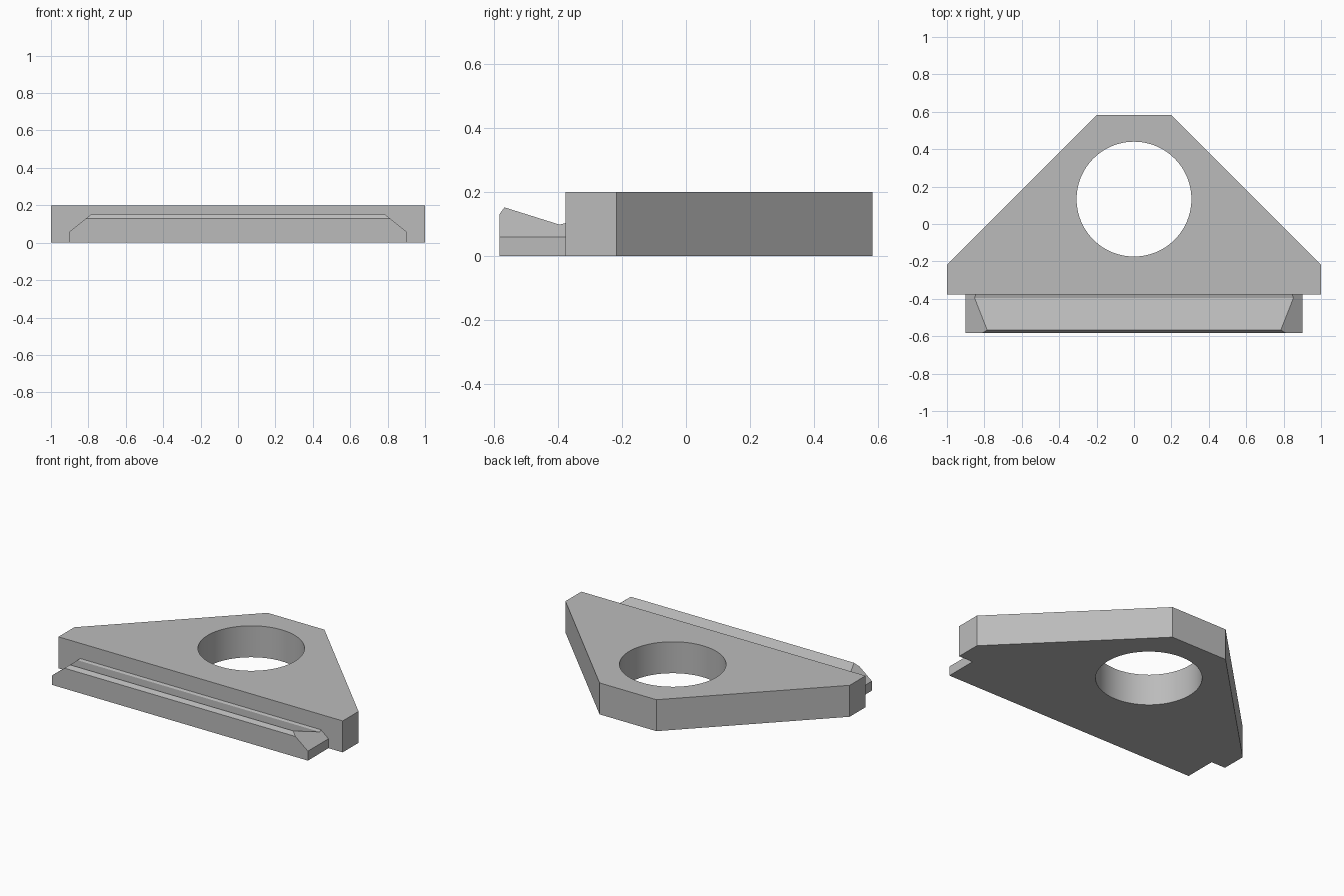
import bpy, bmesh, math
from mathutils import Matrix, Vector

if "Cube" in bpy.data.objects:
    bpy.data.objects.remove(bpy.data.objects["Cube"])

grey = bpy.data.materials.new("light_grey")
grey.use_nodes = True
grey.diffuse_color = (0.5, 0.5, 0.5, 1)
grey.node_tree.nodes["Principled BSDF"].inputs["Base Color"].default_value = (0.5, 0.5, 0.5, 1)


def make_object(name, bm):
    bmesh.ops.recalc_face_normals(bm, faces=bm.faces)
    mesh = bpy.data.meshes.new(name)
    bm.to_mesh(mesh)
    bm.free()
    mesh.materials.append(grey)
    obj = bpy.data.objects.new(name, mesh)
    bpy.context.collection.objects.link(obj)
    return obj


def extrude(points, offset):
    """Prism from a planar outline."""
    bm = bmesh.new()
    face = bm.faces.new([bm.verts.new(p) for p in points])
    geom = bmesh.ops.extrude_face_region(bm, geom=[face])["geom"]
    moved = [g for g in geom if isinstance(g, bmesh.types.BMVert)]
    bmesh.ops.translate(bm, verts=moved, vec=offset)
    return bm


def combine(target, tool, operation):
    mod = target.modifiers.new(operation.lower(), "BOOLEAN")
    mod.object, mod.operation, mod.solver = tool, operation, "EXACT"
    bpy.context.view_layer.objects.active = target
    bpy.ops.object.modifier_apply(modifier=mod.name)
    bpy.data.objects.remove(tool)


# Triangular plate with clipped corners
half = [(1, -0.376), (1, -0.217), (0.2, 0.583)]
outline = half + [(-x, y) for x, y in reversed(half)]
plate = make_object("mounting_plate", extrude([(x, y, 0) for x, y in outline], (0, 0, 0.2)))

# Front lip: hooked profile with chamfered ends, sunk slightly into the plate
profile = [(-0.583, 0), (-0.583, 0.13), (-0.567, 0.152), (-0.395, 0.098),
           (-0.376, 0.103), (-0.3, 0.103), (-0.3, 0)]
bm = extrude([(-0.9, y, z) for y, z in profile], (1.8, 0, 0))
for side in (-1, 1):
    cut = bmesh.ops.bisect_plane(bm, geom=bm.verts[:] + bm.edges[:] + bm.faces[:],
                                 plane_co=(side * 0.9, 0, 0.06),
                                 plane_no=Vector((side * 0.092, 0, 0.115)), clear_outer=True)
    rim = [e for e in cut["geom_cut"] if isinstance(e, bmesh.types.BMEdge)]
    bmesh.ops.contextual_create(bm, geom=rim)
lip = make_object("front_lip", bm)
combine(plate, lip, "UNION")

# Round through hole
bm = bmesh.new()
bmesh.ops.create_cone(bm, cap_ends=True, segments=96, radius1=0.307, radius2=0.307,
                      depth=1, matrix=Matrix.Translation((0, 0.133, 0.1)))
combine(plate, make_object("hole_cutter", bm), "DIFFERENCE")

# Smooth hole wall, crisp edges elsewhere
plate.select_set(True)
bpy.context.view_layer.objects.active = plate
bpy.ops.object.shade_smooth_by_angle(angle=math.radians(15))
